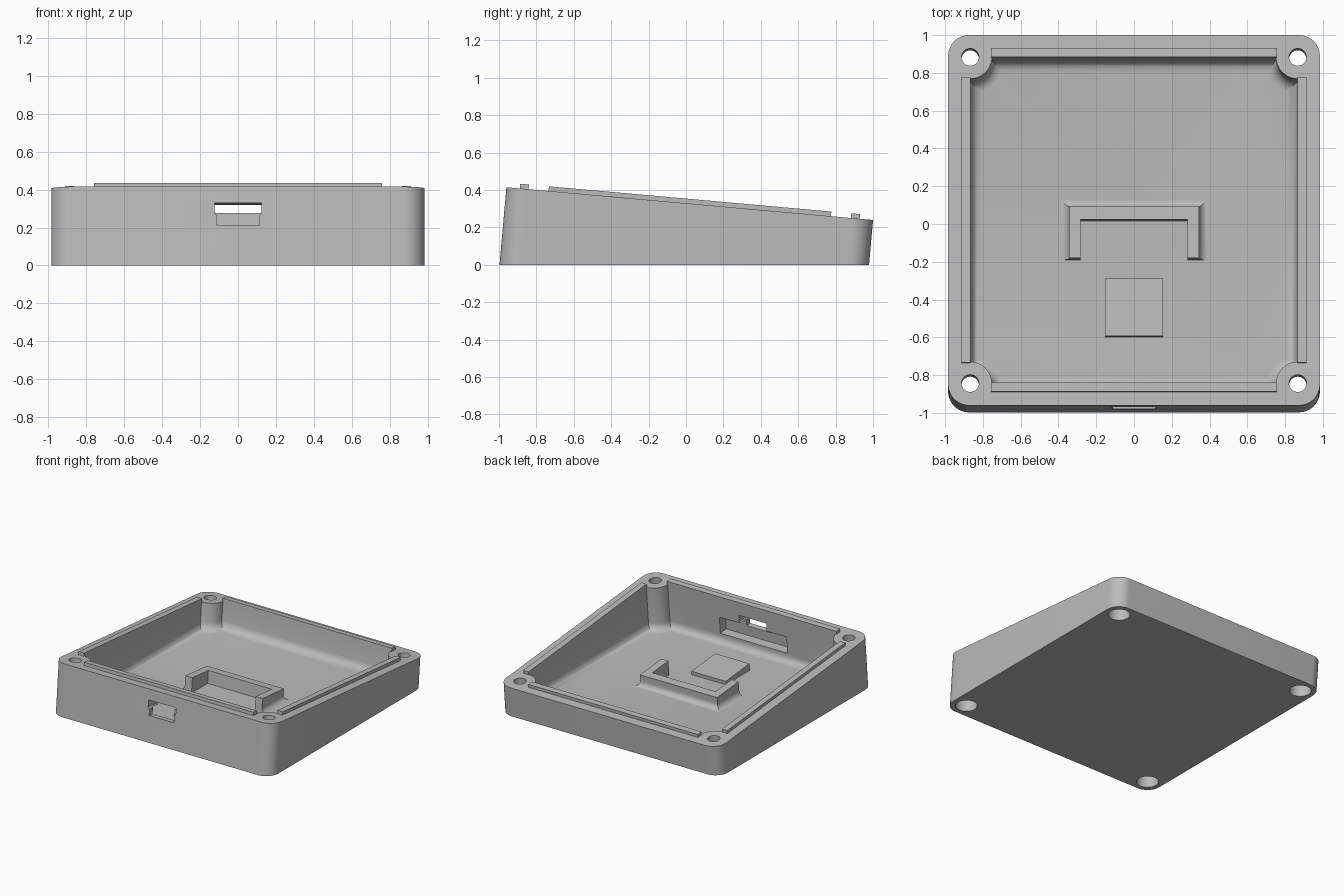
import bpy, bmesh
from math import sin, cos, pi, asin, atan, radians
from mathutils import Vector

if "Cube" in bpy.data.objects:
    bpy.data.objects.remove(bpy.data.objects["Cube"])

# Sloped frame: u = x, v runs down the slope, w is normal to the sloped top
TILT = atan(0.0893)
ORIGIN = Vector((0, 0.02, 0.3275))
V_AXIS = Vector((0, cos(TILT), -sin(TILT)))
W_AXIS = Vector((0, sin(TILT), cos(TILT)))
HALF, INNER, HOLE = 0.984, 0.865, 0.867
FLOOR = 0.045

grey = bpy.data.materials.new("plain_grey")
grey.use_nodes = True
grey.diffuse_color = (0.5, 0.5, 0.5, 1)
grey.node_tree.nodes["Principled BSDF"].inputs["Base Color"].default_value = (0.5, 0.5, 0.5, 1)


def place(u, v, w):
    return Vector((u, 0, 0)) + ORIGIN + v * V_AXIS + w * W_AXIS


def at_w(points, w):
    """Ring parallel to the sloped top."""
    return [place(u, v, w) for u, v in points]


def at_z(points, z):
    """Ring carried along the slope normal to a level height."""
    return [place(u, v, (z - ORIGIN.z + v * sin(TILT)) / cos(TILT)) for u, v in points]


def loft(name, rings):
    bm = bmesh.new()
    loops = [[bm.verts.new(p) for p in ring] for ring in rings]
    n = len(loops[0])
    for low, high in zip(loops, loops[1:]):
        for i in range(n):
            j = (i + 1) % n
            bm.faces.new((low[i], low[j], high[j], high[i]))
    bm.faces.new(loops[0][::-1])
    bm.faces.new(loops[-1])
    bmesh.ops.recalc_face_normals(bm, faces=bm.faces)
    mesh = bpy.data.meshes.new(name)
    bm.to_mesh(mesh)
    bm.free()
    mesh.materials.append(grey)
    obj = bpy.data.objects.new(name, mesh)
    bpy.context.collection.objects.link(obj)
    return obj


def rect(u0, u1, v0, v1):
    return [(u0, v0), (u1, v0), (u1, v1), (u0, v1)]


def box(name, u0, u1, v0, v1, w0, w1):
    pts = rect(u0, u1, v0, v1)
    return loft(name, [at_w(pts, w0), at_w(pts, w1)])


def circle(u, v, r, n=40):
    return [(u + r * cos(2 * pi * i / n), v + r * sin(2 * pi * i / n)) for i in range(n)]


def four_corners(corner):
    """Repeat one corner's points around the square."""
    pts = []
    for _ in range(4):
        pts += corner
        corner = [(-v, u) for u, v in corner]
    return pts


def outer_outline(r=0.11, n=12):
    c = HALF - r
    return four_corners([(c + r * cos(pi / 2 * i / n), c + r * sin(pi / 2 * i / n))
                         for i in range(n + 1)])


def cavity_outline(inset, n=14):
    """Square with a round screw post biting into each corner."""
    r = 0.115 + inset
    b = asin((HOLE - INNER + inset) / r)
    start, end = 1.5 * pi - b, pi + b
    angles = [start + (end - start) * i / n for i in range(n + 1)]
    return four_corners([(HOLE + r * cos(a), HOLE + r * sin(a)) for a in angles])


def bracket_outline(flare):
    a, back, front = 0.345 + flare, 0.091 + flare, -0.184
    return [(-a, front), (-0.283, front), (-0.283, 0.021), (0.283, 0.021),
            (0.283, front), (a, front), (a, back), (-a, back)]


def fillet_rings(outline, r, z, n=6):
    steps = [pi / 2 * i / n for i in range(n + 1)]
    return [at_z(outline(r * (1 - sin(t))), z + r * (1 - cos(t))) for t in steps]


def cut(target, cutter):
    cutter.hide_render = True
    mod = target.modifiers.new("cut", 'BOOLEAN')
    mod.operation = 'DIFFERENCE'
    mod.solver = 'EXACT'
    mod.object = cutter
    bpy.context.view_layer.objects.active = target
    bpy.ops.object.modifier_apply(modifier=mod.name)
    bpy.data.objects.remove(cutter)


# Wedge shaped case with a filleted cavity
case = loft("case_body", [at_z(outer_outline(), 0), at_w(outer_outline(), 0)])
cut(case, loft("cavity_cutter", fillet_rings(cavity_outline, 0.06, FLOOR)
               + [at_w(cavity_outline(0), 0.1)]))

# Screw holes with wide counterbores from below
for su in (-1, 1):
    for sv in (-1, 1):
        for r, top in ((0.08, -0.12), (0.046, 0.1)):
            pts = circle(su * HOLE, sv * HOLE, r)
            cut(case, loft("hole_cutter", [at_w(pts, -0.6), at_w(pts, top)]))

# Recess inside the front wall, then the stepped port opening
cut(case, box("recess_cutter", -0.3, 0.3, -0.94, -0.82, -0.285, -0.15))
right_side = [(0.11, -0.205), (0.11, -0.155), (0.123, -0.14), (0.123, -0.085)]
port = right_side + [(-u, w) for u, w in reversed(right_side)]
cut(case, loft("port_cutter", [[place(u, v, w) for u, w in port] for v in (-1.1, -0.8)]))

# Raised lips along the four sides of the rim
LIP, END, RISE = 0.912, 0.758, 0.025
for name, s in (("front", -1), ("back", 1)):
    lo, hi = sorted((s * INNER, s * LIP))
    box(name + "_lip", -END, END, lo, hi, 0, RISE)
for name, s in (("right", -1), ("left", 1)):
    lo, hi = sorted((s * INNER, s * LIP))
    box(name + "_lip", lo, hi, -END, END, 0, RISE)

# Bracket with flared foot, and the support pad in front of it
bracket = loft("board_bracket", fillet_rings(bracket_outline, 0.048, FLOOR - 0.001)
               + [at_w(bracket_outline(0), -0.18)])
pad = rect(-0.153, 0.153, -0.59, -0.285)
loft("support_pad", [at_z(pad, FLOOR - 0.005), at_w(pad, -0.28)])

# Smooth the curved walls and keep edges crisp
for obj in (case, bracket):
    bpy.ops.object.select_all(action='DESELECT')
    obj.select_set(True)
    bpy.context.view_layer.objects.active = obj
    bpy.ops.object.shade_smooth_by_angle(angle=radians(30))
